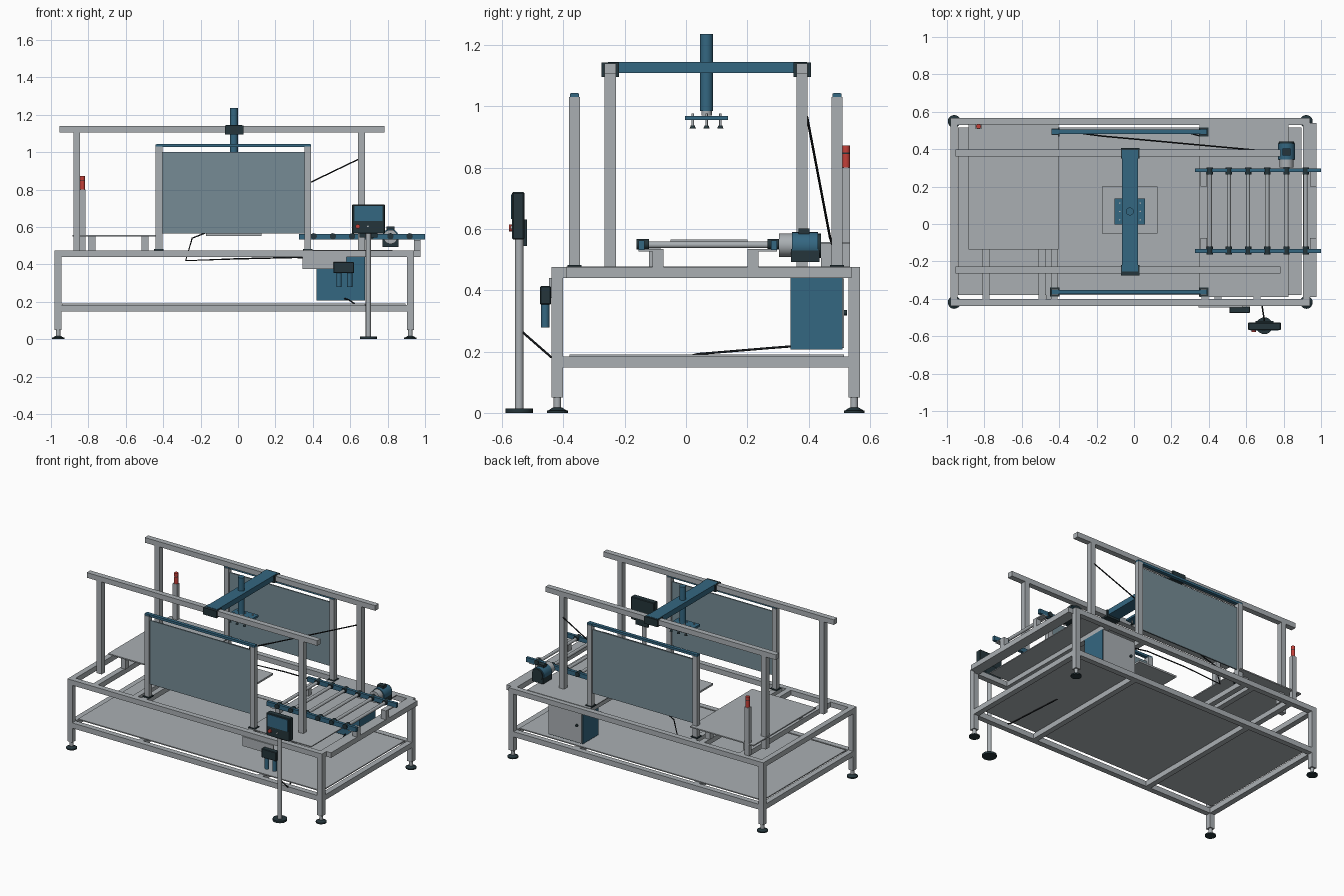
import bpy, bmesh, math
from mathutils import Vector

if "Cube" in bpy.data.objects:
    bpy.data.objects.remove(bpy.data.objects["Cube"])


def material(name, rgb):
    m = bpy.data.materials.new(name)
    m.diffuse_color = (*rgb, 1)
    m.use_nodes = True
    m.node_tree.nodes["Principled BSDF"].inputs["Base Color"].default_value = m.diffuse_color
    return m


GREY = material("frame grey", (0.40, 0.43, 0.45))
BLUE = material("machine blue", (0.034, 0.135, 0.22))
DARK = material("dark rubber", (0.018, 0.036, 0.043))
PANEL = material("guard panel", (0.18, 0.26, 0.30))
RED = material("signal red", (0.55, 0.05, 0.04))
BLACK = material("cable black", (0.008, 0.01, 0.012))


def finish(name, bm, mat):
    mesh = bpy.data.meshes.new(name)
    bm.to_mesh(mesh)
    bm.free()
    mesh.materials.append(mat)
    ob = bpy.data.objects.new(name, mesh)
    bpy.context.collection.objects.link(ob)
    return ob


def box(name, mat, x, y, z, bevel=0):
    """Box from its (min, max) range along each axis."""
    bm = bmesh.new()
    bmesh.ops.create_cube(bm, size=1)
    for v in bm.verts:
        v.co = [r[0] if c < 0 else r[1] for c, r in zip(v.co, (x, y, z))]
    if bevel:
        bmesh.ops.bevel(bm, geom=bm.edges[:], offset=bevel, segments=1, affect='EDGES')
    return finish(name, bm, mat)


def rod(name, mat, a, b, r, r2=None, sides=20):
    """Round bar from a to b, optionally tapered."""
    a, b = Vector(a), Vector(b)
    bm = bmesh.new()
    bmesh.ops.create_cone(bm, cap_ends=True, segments=sides, radius1=r,
                          radius2=r if r2 is None else r2, depth=(b - a).length)
    q = (b - a).to_track_quat('Z', 'Y')
    for v in bm.verts:
        v.co = q @ v.co + (a + b) / 2
    for f in bm.faces:
        f.smooth = len(f.verts) == 4
    for e in bm.edges:
        e.smooth = all(len(f.verts) == 4 for f in e.link_faces)
    return finish(name, bm, mat)


def cable(name, points):
    cu = bpy.data.curves.new(name, 'CURVE')
    cu.dimensions = '3D'
    cu.bevel_depth = 0.004
    cu.bevel_resolution = 1
    sp = cu.splines.new('POLY')
    sp.points.add(len(points) - 1)
    for p, co in zip(sp.points, points):
        p.co = (*co, 1)
    cu.materials.append(BLACK)
    ob = bpy.data.objects.new(name, cu)
    bpy.context.collection.objects.link(ob)


X0, X1, Y0, Y1, T = -0.98, 0.94, -0.438, 0.567, 0.037

# Base frame: legs, levelling feet, and two rings of rails
for x in (X0, X1 - T):
    for y in (Y0, Y1 - T):
        cx, cy = x + T / 2, y + T / 2
        box("base_leg", GREY, (x, x + T), (y, y + T), (0.05, 0.475))
        rod("foot_stem", GREY, (cx, cy, 0.012), (cx, cy, 0.05), 0.012)
        rod("foot_pad", DARK, (cx, cy, 0), (cx, cy, 0.008), 0.034)
        rod("foot_cone", DARK, (cx, cy, 0.008), (cx, cy, 0.018), 0.03, 0.014)
for z in ((0.148, 0.184), (0.44, 0.475)):
    for y in (Y0, Y1 - T):
        box("long_rail", GREY, (X0 + T, X1 - T), (y, y + T), z)
    for x in (X0, X1 - T):
        box("end_rail", GREY, (x, x + T), (Y0 + T, Y1 - T), z)
for x in (-0.47, 0.43):
    box("lower_cross_rail", GREY, (x, x + T), (Y0 + T, Y1 - T), (0.148, 0.184))
for x in (-0.81, -0.51, -0.445, 0.36, 0.64):
    box("upper_cross_rail", GREY, (x, x + T), (Y0 + T, Y1 - T), (0.44, 0.475))
box("conveyor_end_rail", GREY, (X1, 0.975), (-0.39, 0.54), (0.44, 0.475))
box("lower_shelf", GREY, (-0.94, 0.895), (-0.38, 0.515), (0.184, 0.191))
box("conveyor_deck", GREY, (0.35, 0.825), (-0.39, 0.535), (0.472, 0.478))

# Raised infeed deck
box("infeed_deck", GREY, (-0.885, -0.405), (-0.135, 0.535), (0.55, 0.558))
for x in (-0.80, -0.515):
    for y in (-0.12, 0.44):
        box("deck_post", GREY, (x, x + T), (y, y + T), (0.475, 0.55))
box("work_plate", GREY, (-0.17, 0.125), (-0.05, 0.20), (0.553, 0.565))

# Gantry posts, rails and travelling beam
for y in (-0.265, 0.36):
    inner = y + 0.007
    for x in (-0.88, 0.642):
        box("gantry_post", GREY, (x, x + 0.036), (y, y + 0.037), (0.475, 1.105))
    box("gantry_rail", GREY, (-0.955, 0.783), (y, y + 0.037), (1.105, 1.14))
    box("beam_carriage", DARK, (-0.07, 0.03), (y - 0.01, y + 0.047), (1.095, 1.143))
box("gantry_beam", BLUE, (-0.063, 0.022), (-0.255, 0.395), (1.108, 1.145))

# Lifting column with suction gripper
GX, GY = -0.022, 0.067
rod("lift_column", BLUE, (GX, GY, 0.985), (GX, GY, 1.235), 0.021)
rod("column_collar", GREY, (GX, GY, 0.97), (GX, GY, 0.985), 0.017)
box("gripper_plate", BLUE, (-0.105, 0.06), (GY - 0.07, GY + 0.07), (0.955, 0.969))
for dx in (-0.055, 0, 0.055):
    for dy in (-0.045, 0, 0.045):
        rod("suction_stem", GREY, (GX + dx, GY + dy, 0.937), (GX + dx, GY + dy, 0.976), 0.004, sides=10)
        rod("suction_cup", DARK, (GX + dx, GY + dy, 0.928), (GX + dx, GY + dy, 0.938), 0.01, 0.006, 12)

# Guard screens along both long sides
for y in (-0.381, 0.475):
    for x in (-0.44, 0.356):
        box("guard_post", GREY, (x, x + 0.035), (y, y + 0.035), (0.475, 1.03))
        box("guard_foot", DARK, (x - 0.008, x + 0.043), (y - 0.006, y + 0.041), (0.475, 0.482))
        box("guard_cap", BLUE, (x, x + 0.035), (y + 0.003, y + 0.032), (1.03, 1.042))
    box("guard_panel", PANEL, (-0.405, 0.356), (y + 0.013, y + 0.022), (0.565, 1.0))
    box("guard_top_rail", BLUE, (-0.435, 0.388), (y + 0.006, y + 0.029), (1.027, 1.043))

# Roller conveyor
for y, out in ((-0.155, -1), (0.277, 1)):
    box("conveyor_side", BLUE, (0.325, 1.0), (y, y + 0.02), (0.532, 0.562))
    for x in (0.355, 0.94):
        py = -0.11 if out < 0 else 0.2
        box("conveyor_post", GREY, (x, x + 0.035), (py, py + 0.036), (0.475, 0.535))
        box("conveyor_bracket", GREY, (x, x + 0.035), (min(py, y), max(py + 0.036, y + 0.02)), (0.526, 0.534))
for i in range(6):
    x = 0.405 + i * 0.1025
    rod("roller", GREY, (x, -0.12, 0.548), (x, 0.265, 0.548), 0.011, sides=14)
    for a, b in ((-0.162, -0.12), (0.265, 0.303)):
        rod("roller_bearing", DARK, (x, a, 0.55), (x, b, 0.55), 0.017, sides=12)

# Conveyor drive motor
MX = 0.815
rod("motor_flange", GREY, (MX, 0.303, 0.547), (MX, 0.35, 0.547), 0.038)
rod("motor_body", BLUE, (MX, 0.345, 0.545), (MX, 0.43, 0.545), 0.045)
rod("motor_fan_cover", DARK, (MX, 0.43, 0.545), (MX, 0.44, 0.545), 0.04)
box("motor_terminal_box", DARK, (MX - 0.022, MX + 0.022), (0.367, 0.403), (0.58, 0.602))
box("motor_base", DARK, (MX - 0.042, MX + 0.042), (0.342, 0.436), (0.492, 0.535))

# Electrical cabinet
box("cabinet", BLUE, (0.42, 0.68), (0.34, 0.51), (0.207, 0.44))
box("cabinet_door", GREY, (0.425, 0.675), (0.51, 0.516), (0.212, 0.438))
rod("cabinet_latch", DARK, (0.46, 0.514, 0.327), (0.46, 0.525, 0.327), 0.009, sides=12)

# Signal beacon
box("beacon_post", GREY, (-0.848, -0.815), (0.508, 0.535), (0.475, 0.80))
rod("beacon_lamp_lower", RED, (-0.831, 0.522, 0.80), (-0.831, 0.522, 0.845), 0.013)
rod("beacon_ring", DARK, (-0.831, 0.522, 0.845), (-0.831, 0.522, 0.849), 0.0125)
rod("beacon_lamp_upper", RED, (-0.831, 0.522, 0.849), (-0.831, 0.522, 0.872), 0.013)

# Air preparation unit on the front rail
box("air_unit_plate", GREY, (0.345, 0.58), (-0.446, -0.438), (0.375, 0.44))
box("air_unit_block", DARK, (0.51, 0.62), (-0.476, -0.44), (0.353, 0.413), 0.003)
for x in (0.54, 0.597):
    rod("air_filter_bowl", BLUE, (x, -0.459, 0.278), (x, -0.459, 0.355), 0.014)

# Operator terminal on its own stand
PX, PY = 0.697, -0.544
rod("terminal_pad", DARK, (PX, PY, 0), (PX, PY, 0.014), 0.045)
rod("terminal_pole", GREY, (PX, PY, 0.014), (PX, PY, 0.57), 0.014)
box("terminal_case", DARK, (0.61, 0.785), (-0.567, -0.527), (0.565, 0.72), 0.004)
box("terminal_back", DARK, (0.65, 0.745), (-0.53, -0.518), (0.545, 0.63))
box("terminal_screen", BLUE, (0.623, 0.773), (-0.57, -0.566), (0.632, 0.712))
rod("stop_button", RED, (0.64, -0.578, 0.603), (0.64, -0.566, 0.603), 0.012)
rod("select_button", GREY, (0.695, -0.573, 0.603), (0.695, -0.566, 0.603), 0.008, sides=3)

# Cables
cable("gantry_cable", [(0.65, 0.395, 0.965), (-0.17, 0.47, 0.57), (-0.245, 0.48, 0.54),
                       (-0.28, 0.485, 0.42), (0.0, 0.495, 0.43), (0.3, 0.485, 0.437), (0.43, 0.45, 0.435)])
cable("terminal_cable", [(0.70, -0.535, 0.265), (0.685, -0.44, 0.182), (0.66, -0.38, 0.178),
                         (0.63, 0.0, 0.182), (0.62, 0.04, 0.192), (0.59, 0.28, 0.212), (0.57, 0.345, 0.217)])
